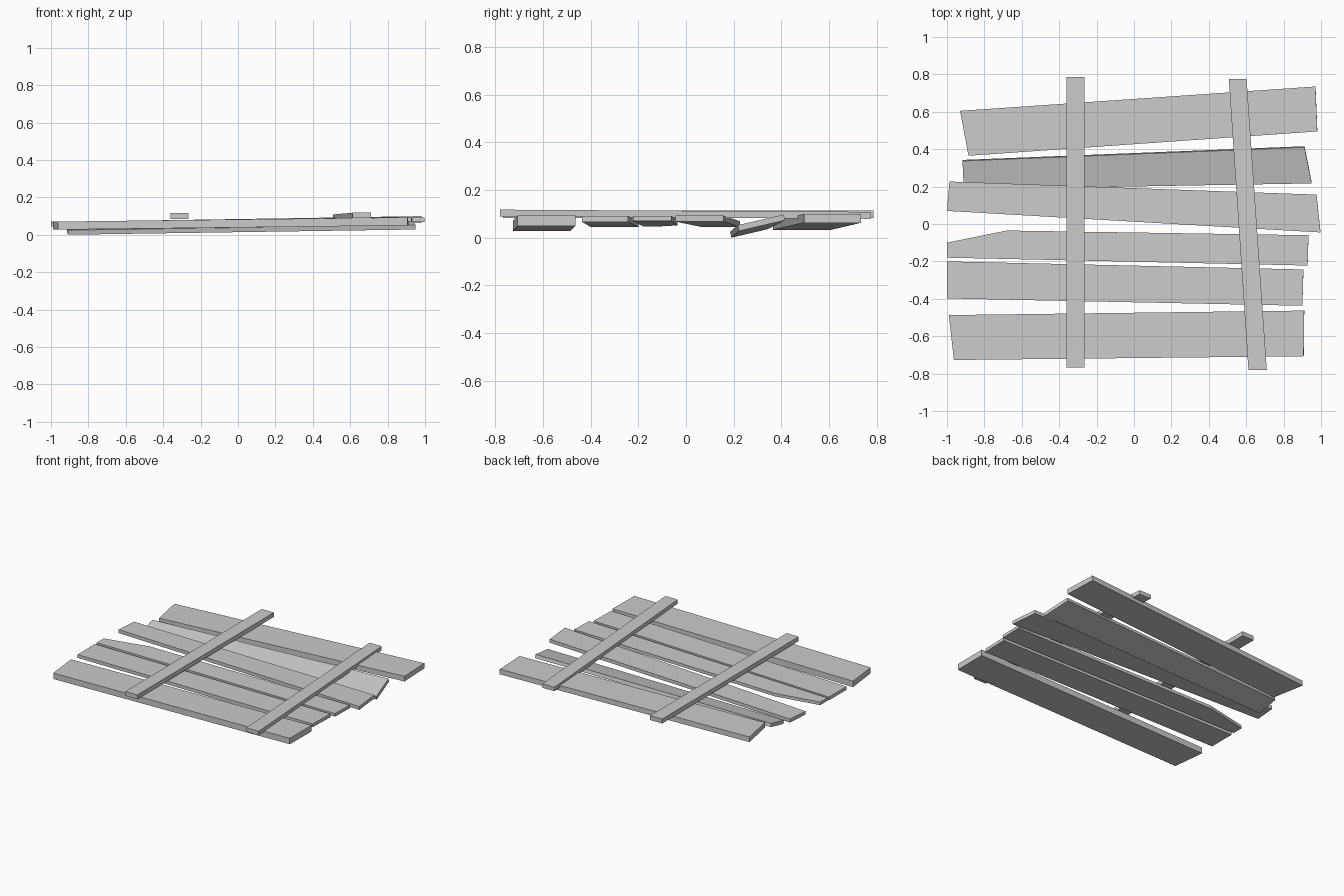
import bpy
import bmesh
from mathutils import Vector

default = bpy.data.objects.get("Cube")
if default:
    bpy.data.objects.remove(default, do_unlink=True)

# One flat grey for every board
grey = bpy.data.materials.new("plain grey")
grey.use_nodes = True
grey.diffuse_color = (0.6, 0.6, 0.6, 1)
bsdf = next(n for n in grey.node_tree.nodes if n.type == 'BSDF_PRINCIPLED')
bsdf.inputs["Base Color"].default_value = grey.diffuse_color


def board(name, outline, height, rise, roll, thickness):
    """Cut a board from its outline; its top lies on z = height + rise*x + roll*y."""
    bm = bmesh.new()
    top = [bm.verts.new((x, y, height + rise * x + roll * y)) for x, y in outline]
    face = bm.faces.new(top)
    down = Vector((rise, roll, -1)).normalized() * thickness
    solid = bmesh.ops.extrude_face_region(bm, geom=[face], use_keep_orig=True)
    lower = [v for v in solid["geom"] if isinstance(v, bmesh.types.BMVert)]
    bmesh.ops.translate(bm, verts=lower, vec=down)
    bmesh.ops.recalc_face_normals(bm, faces=bm.faces)
    mesh = bpy.data.meshes.new(name)
    bm.to_mesh(mesh)
    bm.free()
    mesh.materials.append(grey)
    bpy.context.collection.objects.link(bpy.data.objects.new(name, mesh))


# Uneven planks, front to back
board("front_plank", [(-0.99, -0.487), (0.91, -0.463), (0.907, -0.707), (-0.963, -0.727)],
      0.082, 0.012, 0, 0.043)
board("second_plank", [(-1, -0.2), (0.906, -0.243), (0.9, -0.437), (-1, -0.398)],
      0.08, 0.012, 0, 0.024)
board("chipped_plank", [(-1, -0.1), (-0.68, -0.035), (0.933, -0.06), (0.928, -0.222), (-1, -0.18)],
      0.081, 0.011, 0, 0.022)
board("fourth_plank", [(-0.987, 0.227), (0.976, 0.157), (0.997, -0.045), (-1, 0.07)],
      0.081, 0.012, 0, 0.025)
board("loose_plank", [(-0.917, 0.337), (0.912, 0.41), (0.95, 0.217), (-0.91, 0.185)],
      -0.009, 0.011, 0.235, 0.025)
board("back_plank", [(-0.93, 0.605), (0.97, 0.735), (0.98, 0.495), (-0.885, 0.365)],
      0.084, 0.016, 0, 0.037)

# Cross battens laid over the planks
board("right_batten", [(-0.36, 0.786), (-0.265, 0.786), (-0.265, -0.768), (-0.36, -0.768)],
      0.115, 0, 0, 0.032)
board("left_batten", [(0.507, 0.775), (0.602, 0.775), (0.71, -0.78), (0.612, -0.78)],
      0.113, 0, -0.006, 0.029)
